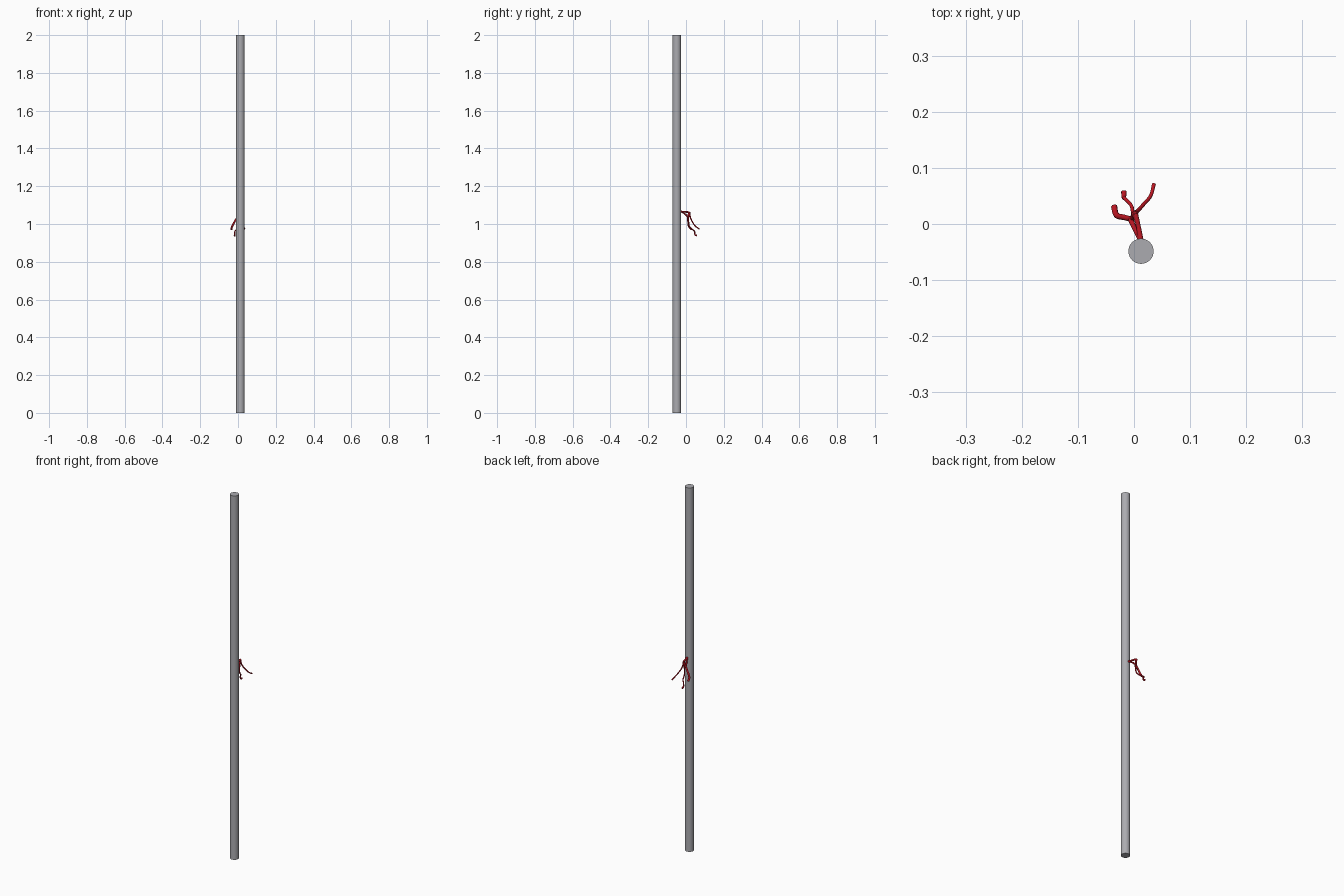
import bpy
import math


def material(name, rgb):
    m = bpy.data.materials.new(name)
    m.diffuse_color = (*rgb, 1)
    return m


GREY = material("grey metal", (0.41, 0.41, 0.435))
RED = material("red", (0.50, 0.008, 0.016))

# Tall plain pole
bpy.ops.mesh.primitive_cylinder_add(vertices=32, radius=0.0225, depth=2,
                                    location=(0.0125, -0.0485, 1))
pole = bpy.context.object
pole.name = "pole"
pole.data.materials.append(GREY)
bpy.ops.object.shade_smooth_by_angle(angle=math.radians(40))


def strand(name, points, radius):
    """Round tube through points (x, y, z, thickness factor)."""
    cu = bpy.data.curves.new(name, 'CURVE')
    cu.dimensions = '3D'
    cu.bevel_depth = radius
    cu.bevel_resolution = 2
    cu.resolution_u = 5
    cu.use_fill_caps = True
    sp = cu.splines.new('BEZIER')
    sp.bezier_points.add(len(points) - 1)
    for bp, (x, y, z, r) in zip(sp.bezier_points, points):
        bp.co = (x, y, z)
        bp.radius = r
        bp.handle_left_type = bp.handle_right_type = 'AUTO'
    cu.materials.append(RED)
    ob = bpy.data.objects.new(name, cu)
    bpy.context.collection.objects.link(ob)


# Stem leaving the pole, with a lower strand looping under it
strand("stem", [(0.012, -0.03, 1.066, 1.3), (0.008, -0.005, 1.064, 1),
                (0.002, 0.018, 1.062, 1.3)], 0.004)
strand("lower_stem", [(0.011, -0.028, 1.066, 1), (0.001, -0.008, 1.055, 1),
                      (-0.006, 0.008, 1.038, 1.2)], 0.004)

# Three hanging branches
strand("right_branch", [(0.001, 0.018, 1.062, 1.4), (0.006, 0.023, 1.035, 1),
                        (0.018, 0.036, 1.008, 0.9), (0.030, 0.051, 0.987, 0.9),
                        (0.0355, 0.071, 0.974, 1.0)], 0.0036)
strand("left_branch", [(0.001, 0.018, 1.062, 1.4), (-0.004, 0.010, 1.038, 1.2),
                       (-0.018, 0.012, 1.012, 1.3), (-0.032, 0.017, 0.985, 1.3),
                       (-0.0353, 0.031, 0.971, 1.4)], 0.004)
strand("middle_branch", [(0.001, 0.018, 1.062, 1.4), (0.001, 0.012, 1.02, 0.9),
                         (-0.002, 0.018, 0.988, 0.9), (-0.005, 0.033, 0.972, 0.9),
                         (-0.016, 0.045, 0.961, 0.9),
                         (-0.018, 0.049, 0.942, 1.2), (-0.018, 0.058, 0.938, 1.4)], 0.0036)
